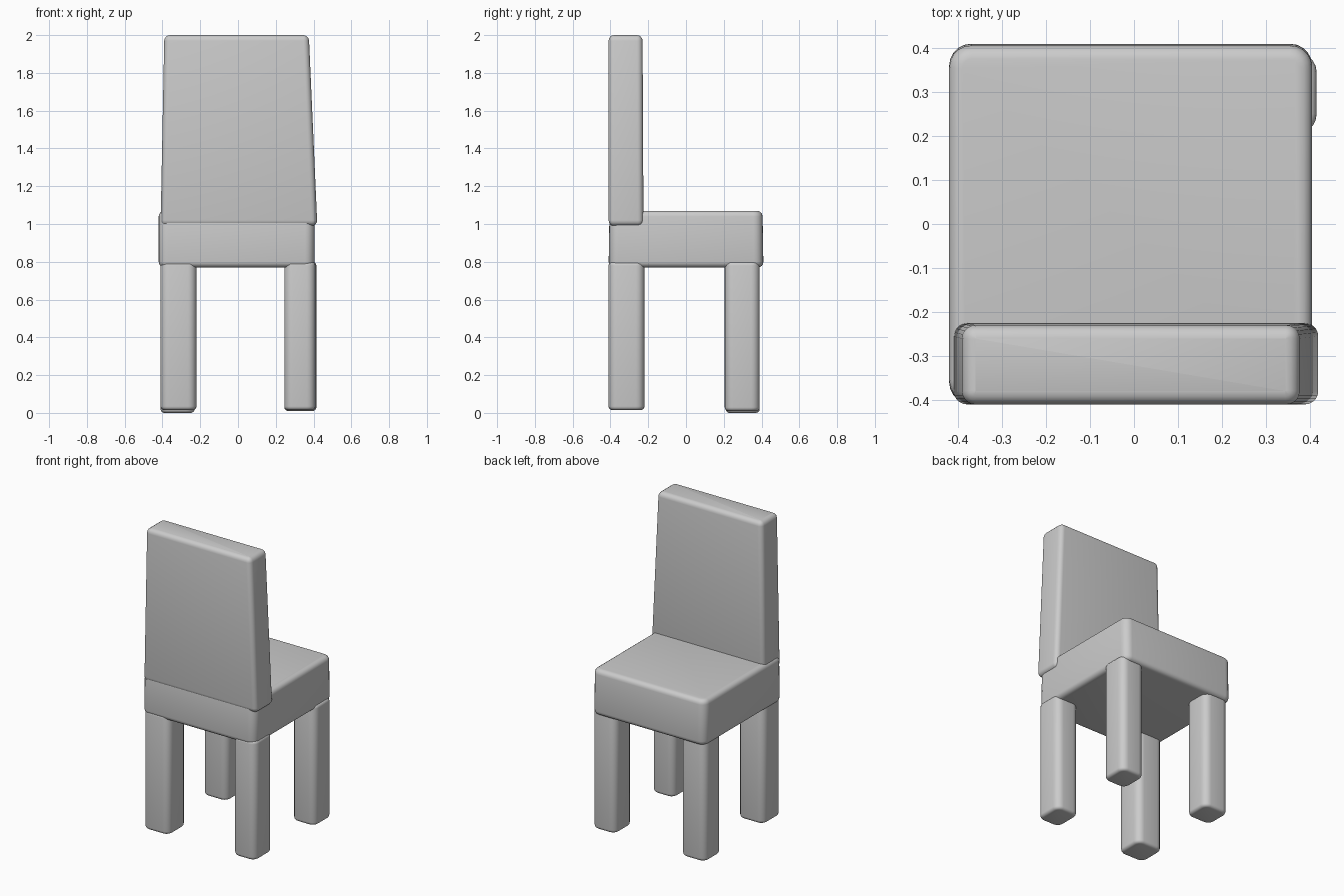
import bpy, bmesh, math

if "Cube" in bpy.data.objects:
    bpy.data.objects.remove(bpy.data.objects["Cube"])


def soft_box(name, bottom, top, corner, rim):
    """Tapered box with rounded upright corners and softened top and bottom rims.
    bottom and top are (x0, x1, y0, y1, z)."""
    bm = bmesh.new()
    rings = []
    for x0, x1, y0, y1, z in (bottom, top):
        rings.append([bm.verts.new((x, y, z))
                      for x, y in ((x0, y0), (x1, y0), (x1, y1), (x0, y1))])
    low, high = rings
    bm.faces.new(low[::-1])
    bm.faces.new(high)
    for i in range(4):
        j = (i + 1) % 4
        bm.faces.new((low[i], low[j], high[j], high[i]))

    # round the upright corners, then the rims
    uprights = [bm.edges.get((a, b)) for a, b in zip(low, high)]
    bmesh.ops.bevel(bm, geom=uprights, offset=corner, segments=5,
                    profile=0.5, affect='EDGES')
    bm.normal_update()
    rims = {e for f in bm.faces if abs(f.normal.z) > 0.9 for e in f.edges}
    bmesh.ops.bevel(bm, geom=list(rims), offset=rim, segments=4,
                    profile=0.5, affect='EDGES')
    bmesh.ops.recalc_face_normals(bm, faces=bm.faces)

    mesh = bpy.data.meshes.new(name)
    bm.to_mesh(mesh)
    bm.free()
    obj = bpy.data.objects.new(name, mesh)
    bpy.context.collection.objects.link(obj)
    bpy.ops.object.select_all(action='DESELECT')
    obj.select_set(True)
    bpy.context.view_layer.objects.active = obj
    bpy.ops.object.shade_smooth_by_angle(angle=math.radians(40))
    return obj


# Seat cushion
soft_box("seat", (-0.42, 0.405, -0.41, 0.41, 0.77),
         (-0.42, 0.405, -0.405, 0.405, 1.07), 0.05, 0.03)

# Backrest, narrowing towards the top
soft_box("backrest", (-0.41, 0.42, -0.41, -0.225, 0.99),
         (-0.39, 0.375, -0.41, -0.23, 2.0), 0.03, 0.03)

# Legs, slightly uneven: (x0, x1, y0, y1, foot height)
legs = {
    "front_left_leg": (-0.41, -0.22, -0.41, -0.22, 0.015),
    "front_right_leg": (0.245, 0.41, -0.41, -0.22, 0.015),
    "back_left_leg": (-0.41, -0.23, 0.21, 0.39, 0.0),
    "back_right_leg": (0.245, 0.415, 0.205, 0.39, 0.01),
}
for name, (x0, x1, y0, y1, foot) in legs.items():
    soft_box(name, (x0, x1, y0, y1, foot), (x0, x1, y0, y1, 0.80), 0.045, 0.02)
